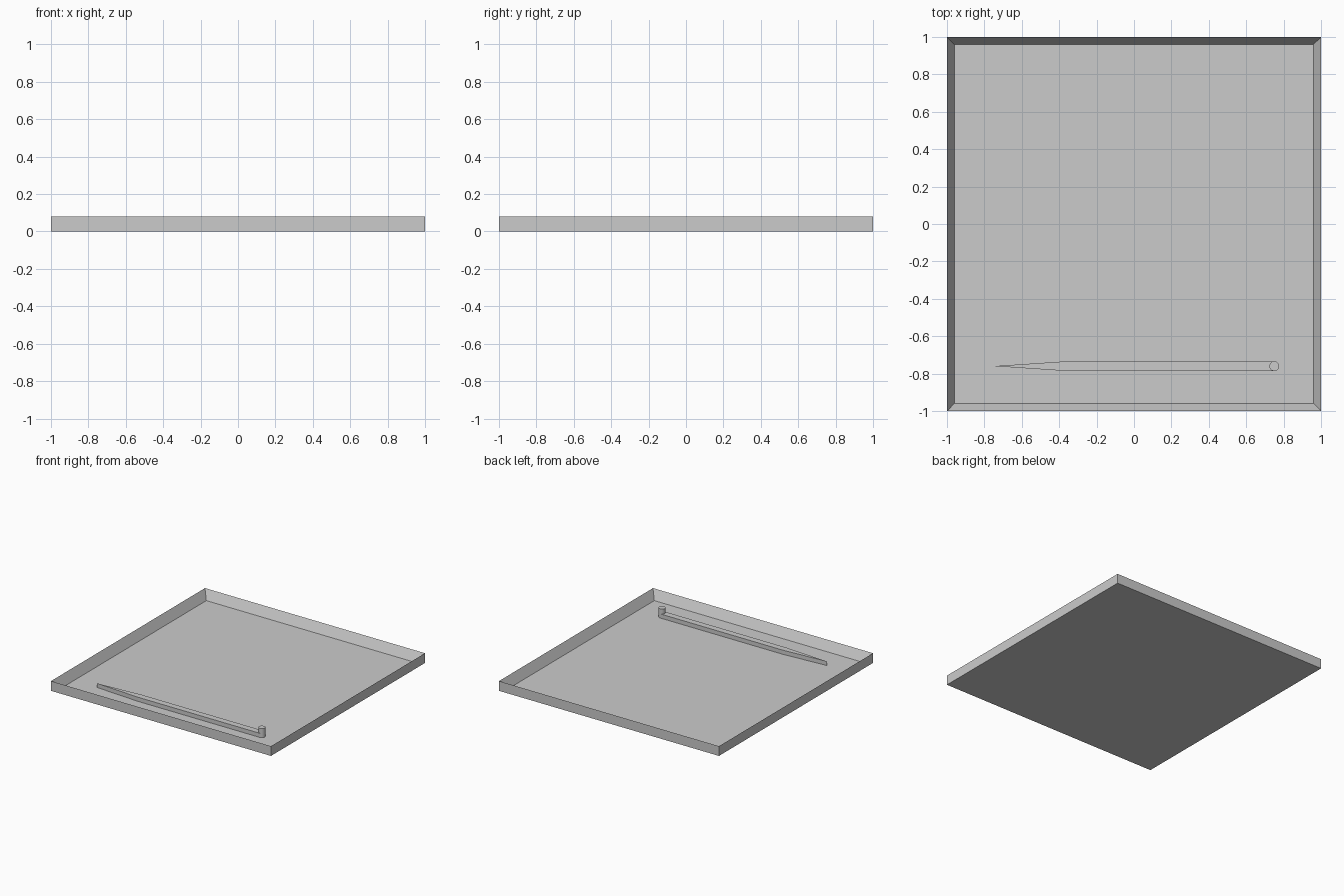
import bpy, bmesh

if "Cube" in bpy.data.objects:
    bpy.data.objects.remove(bpy.data.objects["Cube"])


def make_object(name, bm):
    bmesh.ops.recalc_face_normals(bm, faces=bm.faces)
    mesh = bpy.data.meshes.new(name)
    bm.to_mesh(mesh)
    bm.free()
    obj = bpy.data.objects.new(name, mesh)
    bpy.context.collection.objects.link(obj)
    return obj


def extrude_up(bm, face, height):
    result = bmesh.ops.extrude_face_region(bm, geom=[face], use_keep_orig=True)
    verts = [g for g in result["geom"] if isinstance(g, bmesh.types.BMVert)]
    bmesh.ops.translate(bm, verts=verts, vec=(0, 0, height))
    return [g for g in result["geom"] if isinstance(g, bmesh.types.BMFace)][0]


HEIGHT, WALL, FLOOR = 0.08, 0.04, 0.003

# Shallow tray: slab with an inset top pushed down to a thin floor
bm = bmesh.new()
base = bm.faces.new([bm.verts.new((x, y, 0)) for x, y in ((-1, -1), (1, -1), (1, 1), (-1, 1))])
top = extrude_up(bm, base, HEIGHT)
bm.normal_update()
bmesh.ops.inset_region(bm, faces=[top], thickness=WALL, use_even_offset=True)
bmesh.ops.translate(bm, verts=top.verts, vec=(0, 0, FLOOR - HEIGHT))
make_object("tray", bm)

# Tapered bar lying along the front
BAR_Y, HALF = -0.76, 0.026
bm = bmesh.new()
outline = [(-0.75, 0), (-0.36, -HALF), (0.75, -HALF), (0.75, HALF), (-0.36, HALF)]
face = bm.faces.new([bm.verts.new((x, BAR_Y + y, 0)) for x, y in outline])
extrude_up(bm, face, 0.037)
make_object("pointed_bar", bm)

# Upright peg at the blunt end of the bar
bpy.ops.mesh.primitive_cylinder_add(vertices=32, radius=HALF, depth=0.078,
                                    location=(0.75, BAR_Y, 0.039))
bpy.context.object.name = "peg"
bpy.ops.object.shade_smooth_by_angle()
